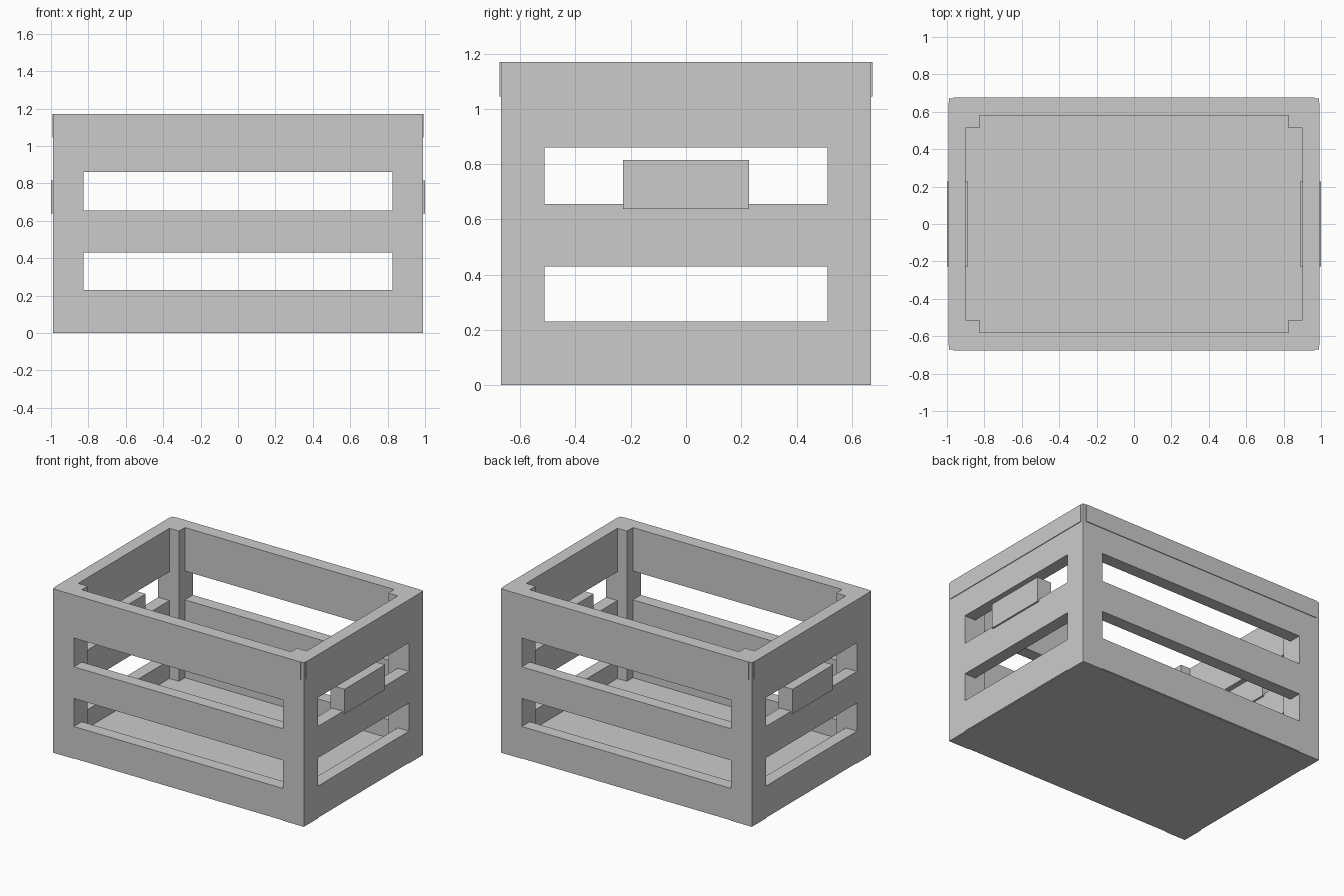
import bpy
import bmesh

if "Cube" in bpy.data.objects:
    bpy.data.objects.remove(bpy.data.objects["Cube"], do_unlink=True)

grey = bpy.data.materials.new("light_grey")
grey.use_nodes = True
colour = (0.6, 0.6, 0.6, 1)
grey.diffuse_color = colour
grey.node_tree.nodes["Principled BSDF"].inputs["Base Color"].default_value = colour

# Crate dimensions: outer faces, inner wall faces, inner post faces
OX, OY, H = 0.988, 0.67, 1.17
IX, IY = 0.9, 0.58
PX, PY = 0.825, 0.513
FLOOR = 0.1
LIP = 0.005


def box(name, x, y, z):
    """Box spanning the given (low, high) ranges."""
    bm = bmesh.new()
    bmesh.ops.create_cube(bm, size=1)
    for v in bm.verts:
        v.co = [r[0] if c < 0 else r[1] for c, r in zip(v.co, (x, y, z))]
    mesh = bpy.data.meshes.new(name)
    bm.to_mesh(mesh)
    bm.free()
    mesh.materials.append(grey)
    obj = bpy.data.objects.new(name, mesh)
    bpy.context.collection.objects.link(obj)
    return obj


def span(sign, a, b):
    return tuple(sorted((sign * a, sign * b)))


# Four square corner posts
for sx, side in ((1, "left"), (-1, "right")):
    for sy, end in ((-1, "front"), (1, "back")):
        box(f"{end}_{side}_post", span(sx, PX, OX), span(sy, PY, OY), (0, H))

# Three slats on every side, running between the posts
slats = {"lower": (LIP, 0.23), "middle": (0.43, 0.655), "upper": (0.86, H)}
for level, z in slats.items():
    for sy, end in ((-1, "front"), (1, "back")):
        box(f"{end}_{level}_slat", (-PX, PX), span(sy, IY, OY), z)
    for sx, side in ((1, "left"), (-1, "right")):
        box(f"{side}_{level}_slat", span(sx, IX, OX), (-PY, PY), z)

# Solid floor, its underside rim sitting just inside the slats
box("floor", (-OX + LIP, OX - LIP), (-OY + LIP, OY - LIP), (0, FLOOR))

# Slim rim bands around the top, stopping short of the corners
band = (1.045, H)
for sy, end in ((-1, "front"), (1, "back")):
    box(f"{end}_rim_band", (-0.965, 0.965), span(sy, IY + 0.05, OY + LIP), band)
for sx, side in ((1, "left"), (-1, "right")):
    box(f"{side}_rim_band", span(sx, IX + 0.05, OX + LIP), (-0.65, 0.65), band)

# Block handles in the upper side openings
for sx, side in ((1, "left"), (-1, "right")):
    box(f"{side}_handle", span(sx, 0.887, 1), (-0.228, 0.228), (0.638, 0.815))
